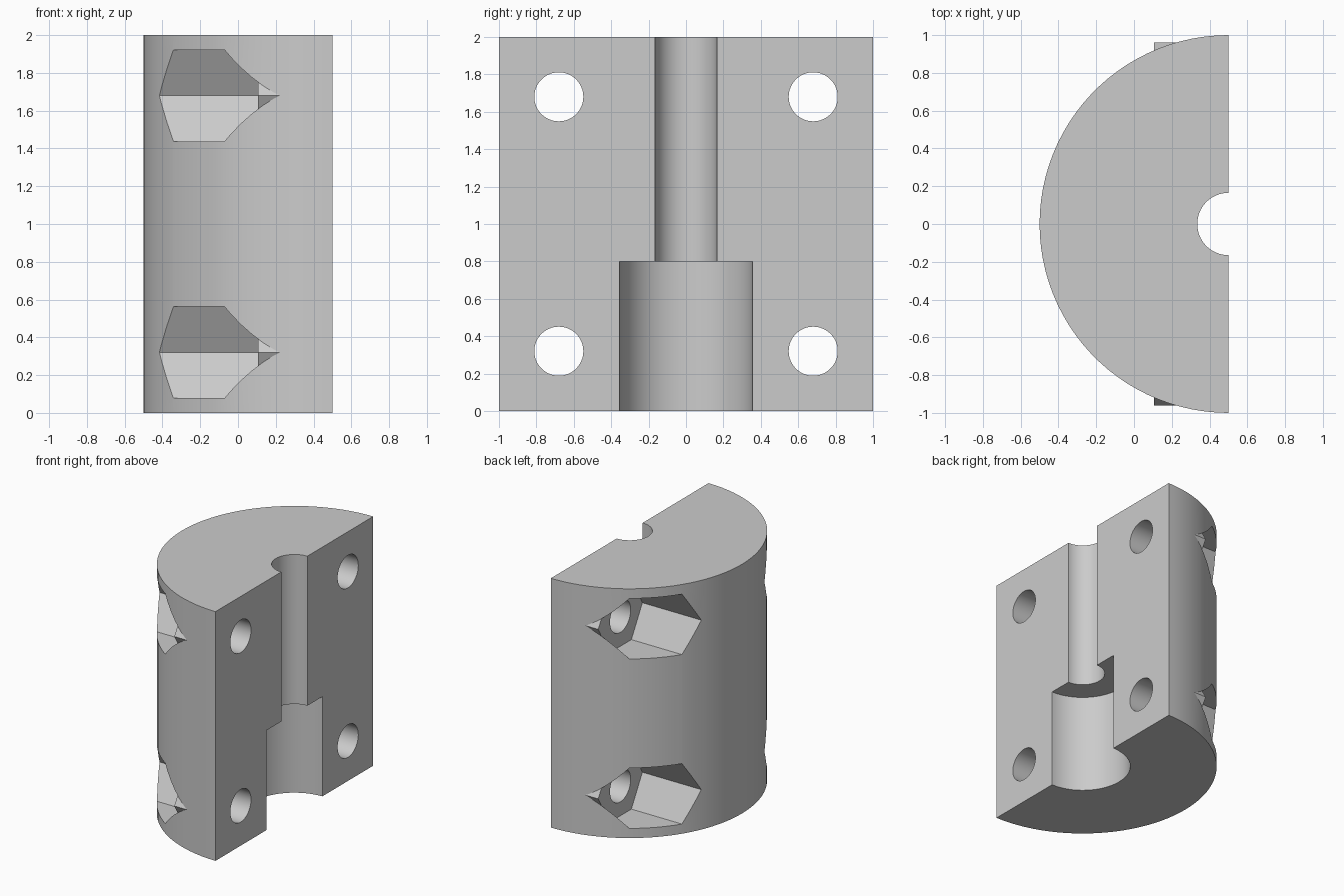
import bpy
import math
from mathutils import Matrix

cube = bpy.data.objects.get("Cube")
if cube:
    bpy.data.objects.remove(cube, do_unlink=True)

grey = bpy.data.materials.new("plain grey")
grey.use_nodes = True
grey.diffuse_color = (0.6, 0.6, 0.6, 1)
grey.node_tree.nodes["Principled BSDF"].inputs["Base Color"].default_value = (0.6, 0.6, 0.6, 1)

SPLIT_X = 0.5      # flat mating face, also the axis of the clamp
FLOOR_X = 0.107    # seat of the nut pockets
BOLTS = [(y, z) for y in (-0.68, 0.68) for z in (0.32, 1.68)]


def prism(name, radius, sides, centre, length, along_x=False):
    """Regular prism along z, or along x with two corners pointing to +y and -y."""
    bpy.ops.mesh.primitive_cylinder_add(vertices=sides, radius=radius, depth=length)
    ob = bpy.context.object
    ob.name = name
    turn = Matrix.Rotation(math.pi / 2, 4, "Y") if along_x else Matrix()
    ob.data.transform(Matrix.Translation(centre) @ turn)
    ob.data.materials.append(grey)
    return ob


def combine(target, tool, operation):
    """Apply a boolean and discard the tool."""
    mod = target.modifiers.new(tool.name, "BOOLEAN")
    mod.operation = operation
    mod.solver = "EXACT"
    mod.object = tool
    bpy.context.view_layer.objects.active = target
    bpy.ops.object.modifier_apply(modifier=mod.name)
    bpy.data.objects.remove(tool, do_unlink=True)


# Round body, split down its axis
body = prism("half_clamp_body", 1.0, 100, (SPLIT_X, 0, 1), 2)
bpy.ops.mesh.primitive_cube_add(size=4, location=(SPLIT_X + 2, 0, 1))
bpy.context.object.name = "split_cutter"
combine(body, bpy.context.object, "DIFFERENCE")

# Nut pockets, with the hexagonal seat block poking just past the round wall
for y, z in BOLTS:
    combine(body, prism("nut_pocket", 0.28, 6, (FLOOR_X - 0.5, y, z), 1.0, True), "DIFFERENCE")
    combine(body, prism("nut_seat", 0.28, 6, (FLOOR_X + 0.15, y, z), 0.3, True), "UNION")

# Bolt holes
for y, z in BOLTS:
    combine(body, prism("bolt_hole", 0.131, 64, (0, y, z), 3, True), "DIFFERENCE")

# Narrow bore all the way through, wide socket below
combine(body, prism("narrow_bore", 0.165, 64, (SPLIT_X, 0, 1), 3), "DIFFERENCE")
combine(body, prism("wide_socket", 0.355, 80, (SPLIT_X, 0, 0.3), 1.0), "DIFFERENCE")

bpy.ops.object.select_all(action="DESELECT")
body.select_set(True)
bpy.context.view_layer.objects.active = body
bpy.ops.object.shade_smooth_by_angle(angle=math.radians(20))
